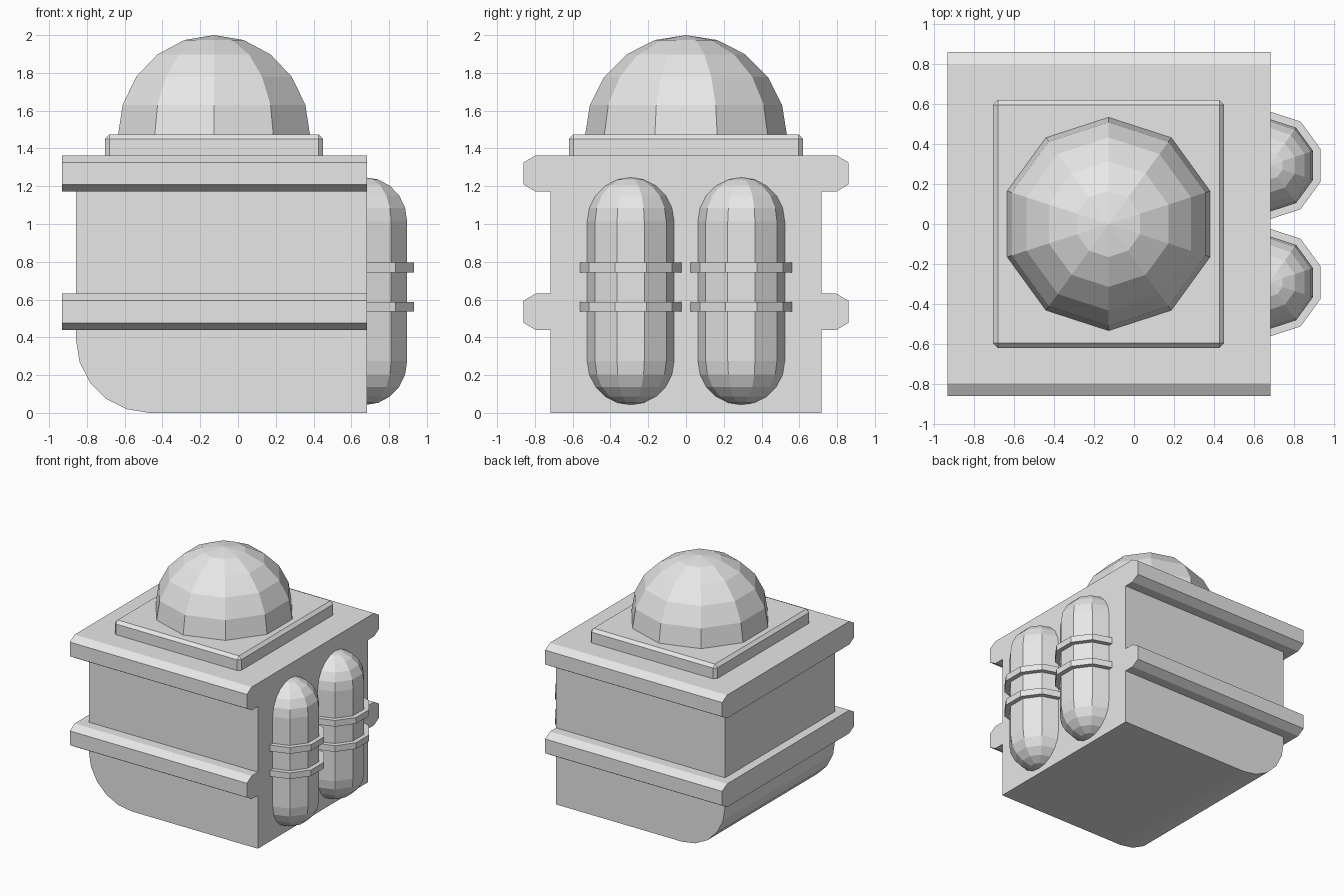
import bpy, bmesh
from math import sin, cos, pi, radians
from mathutils import Vector

cube = bpy.data.objects.get("Cube")
if cube:
    bpy.data.objects.remove(cube, do_unlink=True)

grey = bpy.data.materials.new("plain grey")
grey.use_nodes = True
grey.diffuse_color = (0.8, 0.8, 0.8, 1)
grey.node_tree.nodes["Principled BSDF"].inputs["Base Color"].default_value = (0.8, 0.8, 0.8, 1)


def finish(name, bm):
    bmesh.ops.recalc_face_normals(bm, faces=bm.faces[:])
    mesh = bpy.data.meshes.new(name)
    bm.to_mesh(mesh)
    bm.free()
    mesh.materials.append(grey)
    obj = bpy.data.objects.new(name, mesh)
    bpy.context.collection.objects.link(obj)
    return obj


def extrude(name, points, offset):
    """Closed 3D outline pushed along an offset into a solid."""
    bm = bmesh.new()
    face = bm.faces.new([bm.verts.new(p) for p in points])
    new = bmesh.ops.extrude_face_region(bm, geom=[face])["geom"]
    verts = [v for v in new if isinstance(v, bmesh.types.BMVert)]
    bmesh.ops.translate(bm, verts=verts, vec=Vector(offset))
    return finish(name, bm)


def turned(name, x, y, profile, sides=10):
    """Faceted solid of revolution from (radius, z) pairs, a vertex facing +y."""
    bm = bmesh.new()
    rings = []
    for r, z in profile:
        if r < 1e-4:
            rings.append([bm.verts.new((x, y, z))] * sides)
        else:
            rings.append([bm.verts.new((x + r * sin(2 * pi * i / sides),
                                        y + r * cos(2 * pi * i / sides), z))
                          for i in range(sides)])
    for low, high in zip(rings, rings[1:]):
        for i in range(sides):
            j = (i + 1) % sides
            corners = dict.fromkeys((low[i], low[j], high[j], high[i]))
            bm.faces.new(list(corners))
    for ring in (rings[0], rings[-1]):
        if ring[0] is not ring[1]:
            bm.faces.new(ring)
    return finish(name, bm)


def arc(radius, z, start, end, steps=5):
    angles = [radians(start + (end - start) * i / steps) for i in range(steps + 1)]
    return [(radius * cos(a), z + radius * sin(a)) for a in angles]


LEFT_END, RIGHT_END = 0.683, -0.932

# Main body, with one rounded lower edge
half_depth = 0.717
curve = [(-0.468 - r, z) for r, z in arc(0.39, 0.39, 0, -90)]
outline = [(LEFT_END, 0), (LEFT_END, 1.3), (-0.858, 1.3)] + curve
extrude("body", [(x, -half_depth, z) for x, z in outline], (0, 2 * half_depth, 0))

# Chamfered slabs that form the rails
for name, low in (("lower_rail", 0.44), ("upper_rail", 1.172)):
    high, c = low + 0.191, 0.037
    side = [(0.797, low), (0.86, low + c), (0.86, high - c), (0.797, high)]
    section = side + [(-y, z) for y, z in reversed(side)]
    extrude(name, [(RIGHT_END, y, z) for y, z in section],
            (LEFT_END - RIGHT_END, 0, 0))

# Bevelled plate under the dome
bm = bmesh.new()
bmesh.ops.create_cube(bm, size=1)
bmesh.ops.scale(bm, vec=(1.155, 1.24, 0.16), verts=bm.verts)
bmesh.ops.translate(bm, vec=(-0.127, 0, 1.395), verts=bm.verts)
bmesh.ops.bevel(bm, geom=bm.edges[:], offset=0.024, segments=1, affect='EDGES')
finish("dome_plate", bm)

# Dome
turned("dome", -0.127, 0, arc(0.535, 1.465, 0, 90))

# Twin tanks with two straps each, half sunk into the left side
for name, y in (("front", -0.293), ("back", 0.293)):
    capsule = arc(0.233, 0.275, -90, 0) + arc(0.233, 1.014, 0, 90)
    turned(name + "_tank", 0.674, y, capsule)
    for level, z in (("lower", 0.536), ("upper", 0.744)):
        turned(f"{name}_tank_{level}_strap", 0.674, y,
               [(0.271, z), (0.271, z + 0.051)])
